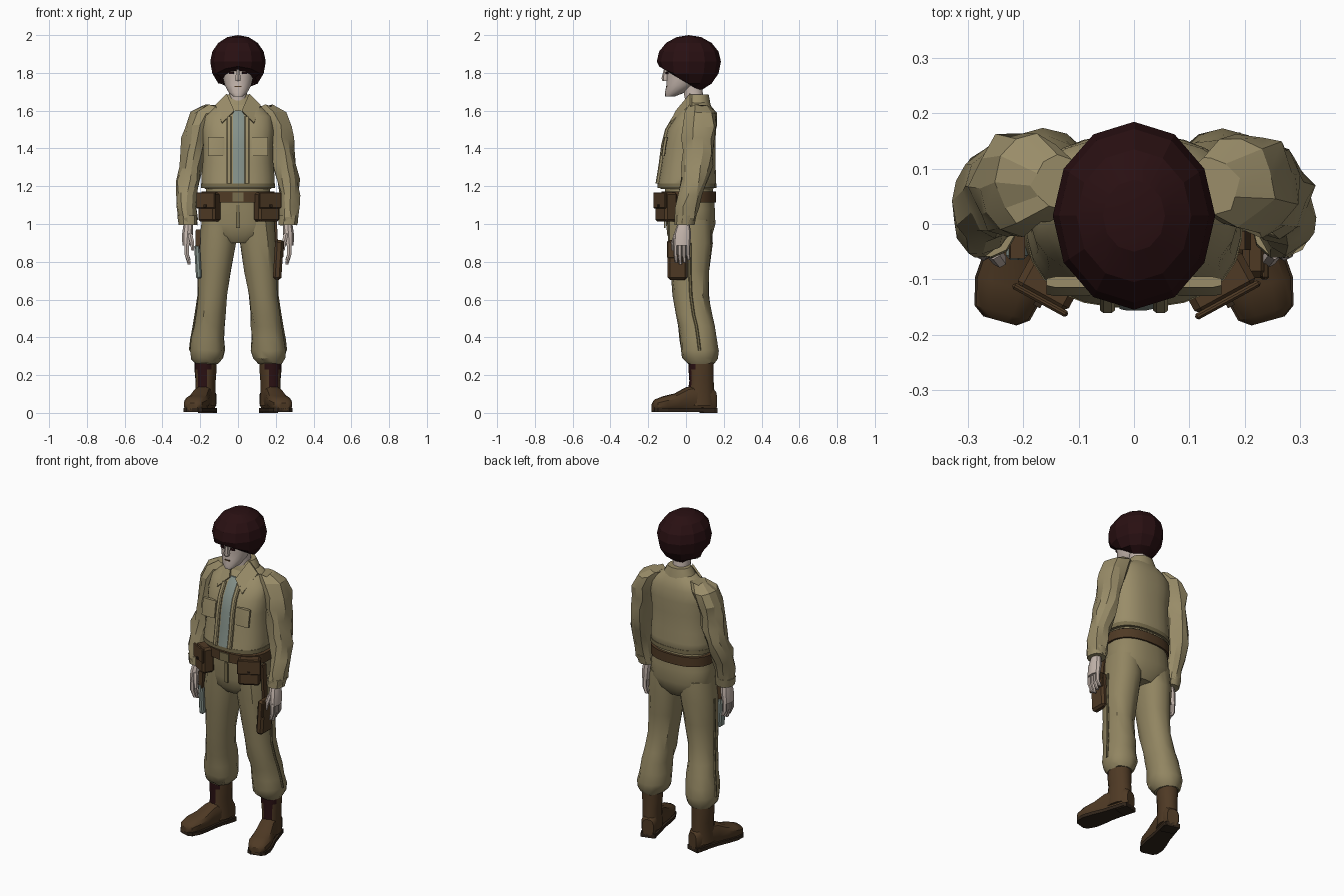
import bpy, bmesh, math, random
from mathutils import Vector, Matrix

if "Cube" in bpy.data.objects:
    bpy.data.objects.remove(bpy.data.objects["Cube"])

random.seed(4)


def mat(name, r, g, b):
    m = bpy.data.materials.new(name)
    m.diffuse_color = (r, g, b, 1)
    m.use_nodes = True
    m.node_tree.nodes["Principled BSDF"].inputs["Base Color"].default_value = m.diffuse_color
    return m


KHAKI = mat("khaki jacket", 0.32, 0.265, 0.14)
TROUSER = mat("khaki trousers", 0.285, 0.235, 0.12)
SEAM = mat("dark khaki", 0.19, 0.155, 0.075)
LEATHER = mat("brown leather", 0.078, 0.042, 0.018)
SOLE = mat("dark sole", 0.03, 0.018, 0.01)
MAROON = mat("dark maroon", 0.022, 0.005, 0.006)
SKIN = mat("pale skin", 0.56, 0.47, 0.42)
TIE = mat("grey teal", 0.23, 0.28, 0.25)


def finish(name, bm, mats, smooth=35):
    bmesh.ops.recalc_face_normals(bm, faces=bm.faces)
    me = bpy.data.meshes.new(name)
    bm.to_mesh(me)
    bm.free()
    for m in mats:
        me.materials.append(m)
    ob = bpy.data.objects.new(name, me)
    bpy.context.collection.objects.link(ob)
    if smooth:
        bpy.ops.object.select_all(action='DESELECT')
        bpy.context.view_layer.objects.active = ob
        ob.select_set(True)
        bpy.ops.object.shade_smooth_by_angle(angle=math.radians(smooth))
    return ob


def skin_rings(rings, n, power, jitter=0.0):
    """Skin a stack of horizontal ovals (cx, cy, z, rx, ry)."""
    bm = bmesh.new()
    loops = []
    for cx, cy, z, rx, ry in rings:
        loop = []
        for i in range(n):
            a = 2 * math.pi * (i + 0.5) / n
            c, s = math.cos(a), math.sin(a)
            x = cx + rx * math.copysign(abs(c) ** (2 / power), c)
            y = cy + ry * math.copysign(abs(s) ** (2 / power), s)
            j = [random.uniform(-jitter, jitter) for _ in range(3)]
            loop.append(bm.verts.new((x + j[0], y + j[1], z + j[2])))
        loops.append(loop)
    for a, b in zip(loops, loops[1:]):
        for i in range(n):
            k = (i + 1) % n
            bm.faces.new((a[i], a[k], b[k], b[i]))
    bm.faces.new(loops[0])
    bm.faces.new(loops[-1])
    return bm


def loft(name, rings, m, n=14, power=2.2, jitter=0.0, side=1, smooth=35):
    rings = [(side * r[0],) + tuple(r[1:]) for r in rings]
    return finish(name, skin_rings(rings, n, power, jitter), [m], smooth)


def box(name, loc, size, m, turn=0, tilt=0, bevel=0.0):
    bm = bmesh.new()
    bmesh.ops.create_cube(bm, size=1)
    bmesh.ops.scale(bm, vec=size, verts=bm.verts)
    if bevel:
        bmesh.ops.bevel(bm, geom=bm.edges[:], offset=bevel, segments=1, affect='EDGES')
    bm.transform(Matrix.Translation(loc) @ Matrix.Rotation(turn, 4, 'Z') @ Matrix.Rotation(tilt, 4, 'Y'))
    return finish(name, bm, [m], 0)


# Jacket body
torso = [(0, .005, 1.185, .175, .14), (0, .005, 1.215, .195, .155), (0, .008, 1.25, .195, .152),
         (0, .012, 1.32, .188, .145), (0, .018, 1.42, .185, .138), (0, .03, 1.5, .19, .13),
         (0, .048, 1.57, .182, .107), (0, .06, 1.615, .135, .08), (0, .06, 1.645, .085, .062)]
loft("jacket", torso, KHAKI, 24, 2.5)
loft("jacket_hem", [(0, .005, z, .197, .157) for z in (1.19, 1.215)], SEAM, 24, 2.5)

# Tie, open jacket edges and chest pockets follow the chest line
front = [(cy - ry, z) for _, cy, z, _, ry in torso[1:7]]
loft("tie", [(.004, y, z, .032, .007) for y, z in front] + [(0, -.03, 1.6, .025, .012)], TIE, 8, 3)
for s in (-1, 1):
    loft("jacket_edge", [(.048, y, z, .014, .012) for y, z in front], KHAKI, 8, 3, side=s)
    loft("chest_pocket", [(.115, y + .008, z, .045, .01) for y, z in
                          ((-.129, 1.36), (-.121, 1.42), (-.113, 1.46))], KHAKI, 8, 4, side=s)

# Collar: a band round the neck with two folded points
loft("collar", [(0, .06, 1.61, .105, .075), (0, .06, 1.65, .088, .068), (0, .065, 1.685, .066, .056)], KHAKI, 16)
for s in (-1, 1):
    bm = bmesh.new()
    pts = [(.02, -.055, 1.6), (.06, .02, 1.69), (.12, .02, 1.63), (.085, -.085, 1.535)]
    face = bm.faces.new([bm.verts.new((s * x, y, z)) for x, y, z in pts])
    out = bmesh.ops.extrude_face_region(bm, geom=[face])
    bmesh.ops.translate(bm, vec=(0, .012, -.006),
                        verts=[v for v in out['geom'] if isinstance(v, bmesh.types.BMVert)])
    finish("collar_point", bm, [KHAKI], 0)

# Neck, head, nose and face details
loft("neck", [(0, .045, 1.58, .06, .055), (0, .045, 1.65, .048, .05), (0, .03, 1.75, .048, .055)], SKIN, 12)
loft("head", [(0, -.085, 1.675, .025, .025), (0, -.06, 1.695, .05, .052), (0, -.028, 1.735, .072, .075),
              (0, -.012, 1.78, .083, .092), (0, 0, 1.83, .09, .105), (0, .01, 1.88, .085, .1)], SKIN, 14, 2.1)
loft("nose", [(0, -.108, 1.757, .014, .016), (0, -.11, 1.77, .017, .02), (0, -.105, 1.82, .008, .012)], SKIN, 6)
box("mouth", (0, -.104, 1.727, ), (.036, .006, .006), LEATHER)
for s in (-1, 1):
    box("eye", (s * .034, -.1, 1.80), (.026, .009, .012), MAROON, s * .25)
    box("eyebrow", (s * .036, -.105, 1.822), (.036, .009, .008), LEATHER, s * .25)
    loft("ear", [(.082, .02, 1.745, .01, .012), (.09, .02, 1.79, .012, .022)], SKIN, 6, side=s)

# Rounded faceted cap, underside cut on a slope that falls to the nape
bm = bmesh.new()
bmesh.ops.create_uvsphere(bm, u_segments=12, v_segments=8, radius=1)
for v in bm.verts:
    x, y, z = v.co
    y = .015 + .17 * y
    z = 1.86 + (.14 if z > 0 else .165) * z
    v.co = (.147 * x, y, max(z, 1.842 - .6 * (y + .155)))
finish("cap", bm, [MAROON], 20)

# Trousers, seat and legs
loft("trouser_seat", [(0, .02, .9, .09, .09), (0, .02, .94, .17, .12), (0, .025, 1.0, .195, .132),
                      (0, .022, 1.08, .188, .132), (0, .015, 1.2, .168, .128)], TROUSER, 20, 2.4)
leg = [(.1, .02, 1.02, .094, .12), (.108, .022, .9, .1, .118), (.122, .02, .75, .088, .102),
       (.133, .026, .62, .077, .094), (.145, .04, .52, .08, .096), (.152, .055, .46, .083, .098),
       (.16, .065, .39, .088, .098), (.162, .072, .33, .093, .1), (.165, .074, .29, .084, .092),
       (.17, .08, .262, .062, .072)]
for s in (-1, 1):
    loft("trouser_leg", leg, TROUSER, 14, 2.2, .004, s)
    loft("side_seam", [(x + rx, y, z, .006, .008) for x, y, z, rx, _ in leg[1:8]], SEAM, 6, side=s)
box("fly", (0, -.112, 1.04), (.02, .008, .12), SEAM)

# Sleeves with crumpled cloth, cuffs
arm = [(.14, .07, 1.625, .045, .05), (.185, .078, 1.59, .066, .082), (.215, .073, 1.52, .066, .09),
       (.228, .068, 1.45, .064, .088), (.236, .064, 1.38, .063, .085), (.25, .058, 1.3, .061, .08),
       (.263, .045, 1.23, .06, .072), (.272, .025, 1.16, .056, .064), (.274, .008, 1.09, .053, .06),
       (.268, -.002, 1.03, .052, .056), (.265, -.006, 1.0, .046, .05)]
for s in (-1, 1):
    loft("sleeve", arm, KHAKI, 11, 2.1, .009, s, 20)
    loft("cuff", [(.268, -.002, 1.045, .054, .058), (.264, -.008, .995, .05, .054)], KHAKI, 11, side=s)

# Hands: palm, four fingers, thumb
for s in (-1, 1):
    loft("palm", [(.262, -.012, 1.01, .026, .03), (.267, -.018, .95, .03, .045),
                  (.272, -.022, .885, .024, .045)], SKIN, 10, side=s)
    for i in range(4):
        y = -.055 + i * .022
        tip = .785 + .012 * abs(i - 1)
        loft("finger", [(.272, y, .9, .013, .011), (.272, y, .84, .013, .011),
                        (.258, y + .004, tip, .009, .008)], SKIN, 6, side=s)
    loft("thumb", [(.255, -.05, .95, .014, .014), (.243, -.066, .9, .013, .013),
                   (.24, -.068, .86, .008, .008)], SKIN, 6, side=s)

# Belt, buckle and belt pouches
loft("belt", [(0, .015, z, .194, .145) for z in (1.115, 1.172)], LEATHER, 24, 2.4)
box("buckle", (0, -.132, 1.143), (.06, .009, .05), SEAM)
for s, w in ((1, .125), (-1, .105)):
    ang = s * .5
    out = Vector((math.sin(ang), -math.cos(ang), 0))
    c = Vector((s * .152, -.105, 1.09))
    box("pouch", c, (w, .075, .155), LEATHER, ang, 0, .012)
    box("pouch_flap", c + out * .037 + Vector((0, 0, .035)), (w + .008, .012, .085), LEATHER, ang, 0, .004)
    box("pouch_stud", c + out * .046 + Vector((0, 0, .005)), (.014, .009, .014), SOLE, ang)

# Thigh holster on one side, slim sheath on the other
box("holster", (.213, -.045, .81), (.045, .105, .21), LEATHER, 0, .06, .012)
box("holster_flap", (.236, -.045, .865), (.012, .11, .09), LEATHER, 0, .06, .004)
box("holster_strap", (.2, -.03, .99), (.014, .035, .24), LEATHER, 0, -.05)
box("sheath", (-.212, -.04, .80), (.03, .05, .18), TIE, 0, -.06, .008)
box("sheath_strap", (-.212, -.04, .92), (.026, .045, .1), LEATHER, 0, .03)

# Boots: outward-turned shaft, foot, sole and heel
shaft = [(0, 0, .04, .055, .075), (0, 0, .1, .052, .074), (0, .002, .17, .052, .066),
         (0, 0, .23, .057, .068), (0, 0, .285, .055, .066)]
# Foot ovals run from toe to heel: (offset, half width, height)
foot = [(-.265, .03, .04), (-.25, .05, .06), (-.2, .062, .078), (-.14, .058, .092),
        (-.08, .05, .125), (0, .047, .14), (.06, .045, .12), (.078, .034, .1)]
for s in (-1, 1):
    place = Matrix.Translation((s * .172, .08, 0)) @ Matrix.Rotation(s * .27, 4, 'Z')

    bm = skin_rings(shaft, 14, 2.2)
    bm.normal_update()
    for f in bm.faces:  # laced front panel
        if f.normal.y < -.72 and f.calc_center_median().z > .1:
            f.material_index = 1
    bm.transform(place)
    finish("boot_shaft", bm, [LEATHER, MAROON])

    rings = [(0, h / 2 + .012, d, w, h / 2) for d, w, h in foot]
    bm = skin_rings(rings, 12, 2.8)
    for v in bm.verts:  # lay the stack down along the foot
        v.co = (v.co.x, v.co.z, v.co.y)
    bm.transform(place)
    finish("boot_foot", bm, [LEATHER])

    bm = bmesh.new()
    outline = [(sgn * w * 1.04, d) for sgn, row in ((1, foot), (-1, foot[::-1])) for d, w, _ in row]
    face = bm.faces.new([bm.verts.new((x, y, .006)) for x, y in outline])
    up = bmesh.ops.extrude_face_region(bm, geom=[face])
    bmesh.ops.translate(bm, vec=(0, 0, .02),
                        verts=[v for v in up['geom'] if isinstance(v, bmesh.types.BMVert)])
    bm.transform(place)
    finish("boot_sole", bm, [SOLE], 0)
    box("boot_heel", place @ Vector((0, .04, .013)), (.085, .075, .026), SOLE, s * .27)
